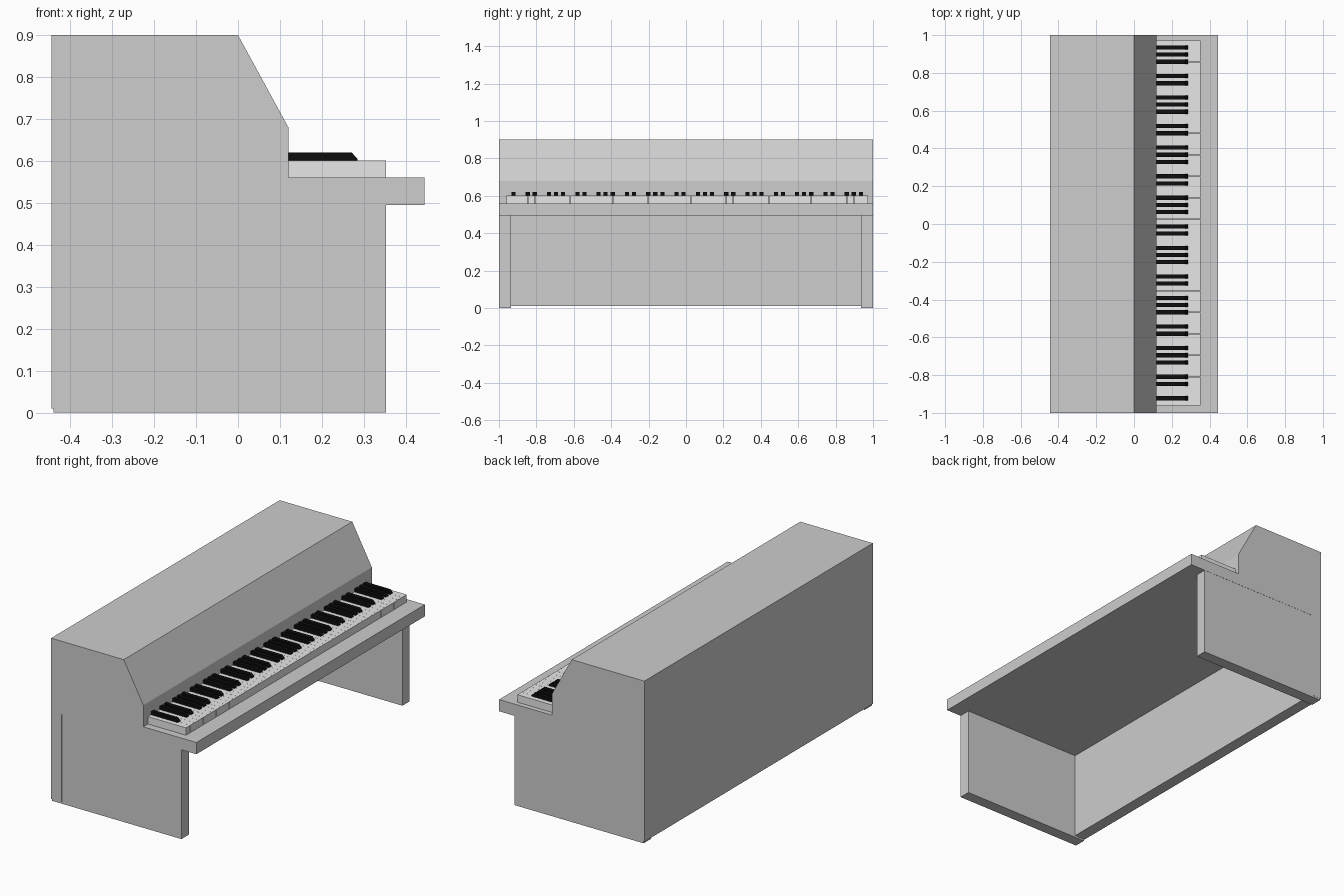
import bpy, bmesh

if "Cube" in bpy.data.objects:
    bpy.data.objects.remove(bpy.data.objects["Cube"])


def material(name, rgb):
    m = bpy.data.materials.new(name)
    m.diffuse_color = (*rgb, 1)
    m.use_nodes = True
    m.node_tree.nodes["Principled BSDF"].inputs["Base Color"].default_value = m.diffuse_color
    return m


CASE = material("case_grey", (0.61, 0.61, 0.61))
IVORY = material("key_white", (0.80, 0.80, 0.80))
EBONY = material("key_black", (0.004, 0.004, 0.004))


def extrude_profiles(name, profile, spans, mat):
    """Extrude an x-z profile along y, once for each (y0, y1) span."""
    bm = bmesh.new()
    for y0, y1 in spans:
        face = bm.faces.new([bm.verts.new((x, y0, z)) for x, z in profile])
        ext = bmesh.ops.extrude_face_region(bm, geom=[face])
        verts = [v for v in ext["geom"] if isinstance(v, bmesh.types.BMVert)]
        bmesh.ops.translate(bm, verts=verts, vec=(0, y1 - y0, 0))
    # extrusion keeps the start face on these wire profiles; fix its direction
    bmesh.ops.recalc_face_normals(bm, faces=bm.faces)
    me = bpy.data.meshes.new(name)
    bm.to_mesh(me)
    bm.free()
    me.materials.append(mat)
    ob = bpy.data.objects.new(name, me)
    bpy.context.collection.objects.link(ob)
    return ob


def rect(x0, x1, z0, z1):
    return [(x0, z0), (x1, z0), (x1, z1), (x0, z1)]


# Case: back board, sloped upper cabinet and key shelf in one profile
extrude_profiles("piano_case", [
    (-0.445, 0.01), (-0.38, 0.01), (-0.38, 0.495), (0.445, 0.495),
    (0.445, 0.56), (0.12, 0.56), (0.12, 0.68), (0.0, 0.90), (-0.445, 0.90),
], [(-1, 1)], CASE)

# Side panels that carry the shelf
extrude_profiles("side_panels", rect(-0.44, 0.353, 0, 0.495),
                 [(-0.999, -0.935), (0.935, 0.999)], CASE)

# White keys, side by side from the low end
COUNT, START, PITCH, GAP = 51, -0.96, 0.0379, 0.0003
extrude_profiles("white_keys", rect(0.12, 0.353, 0.56, 0.601),
                 [(START + i * PITCH + GAP, START + (i + 1) * PITCH - GAP)
                  for i in range(COUNT)], IVORY)

# Black keys sit on the joints, in groups of two and three
joints = [i for i in range(1, COUNT) if i % 7 in (1, 3, 4, 6, 0)]
extrude_profiles("black_keys", [
    (0.12, 0.60), (0.285, 0.60), (0.285, 0.605), (0.271, 0.62), (0.12, 0.62),
], [(START + i * PITCH - 0.011, START + i * PITCH + 0.011) for i in joints],
    EBONY)
